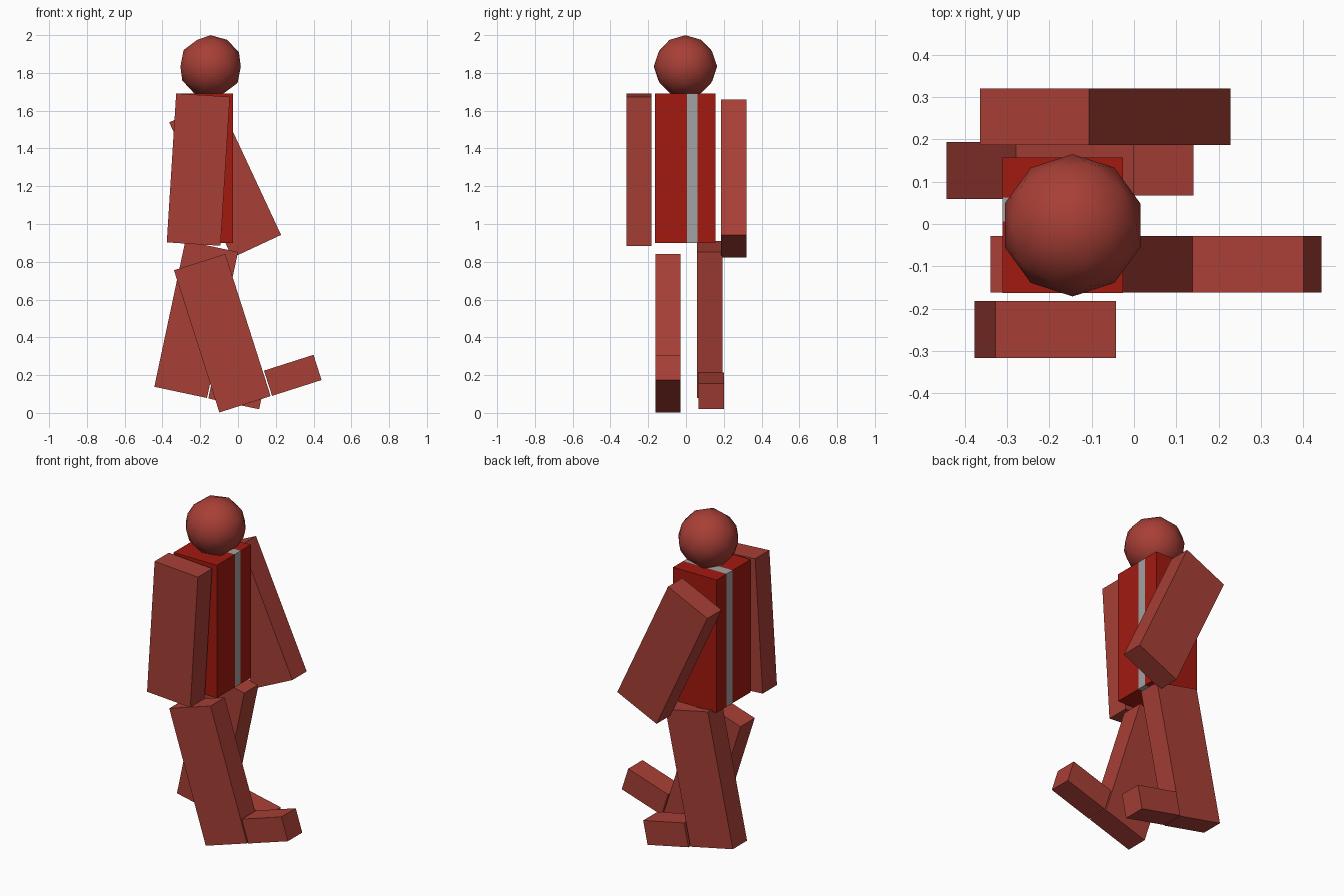
import bpy, bmesh
from math import radians, sin, cos

if "Cube" in bpy.data.objects:
    bpy.data.objects.remove(bpy.data.objects["Cube"])


def material(name, r, g, b):
    m = bpy.data.materials.new(name)
    m.diffuse_color = (r, g, b, 1)
    m.use_nodes = True
    m.node_tree.nodes["Principled BSDF"].inputs["Base Color"].default_value = m.diffuse_color
    return m


LIMB = material("dull_red", 0.39, 0.05, 0.037)
CLOTH = material("deep_red", 0.36, 0.01, 0.005)
STRIPE = material("grey", 0.36, 0.36, 0.36)

LENGTH, WIDTH, DEPTH = 0.79, 0.285, 0.134   # shared limb block size


def make_object(name, bm, mats):
    mesh = bpy.data.meshes.new(name)
    bm.to_mesh(mesh)
    bm.free()
    for m in mats:
        mesh.materials.append(m)
    obj = bpy.data.objects.new(name, mesh)
    bpy.context.collection.objects.link(obj)
    return obj


def block(name, size, loc, lean=0):
    # box leaning in the x-z plane; positive lean moves its top towards +x
    bm = bmesh.new()
    bmesh.ops.create_cube(bm, size=1)
    bmesh.ops.scale(bm, vec=size, verts=bm.verts)
    obj = make_object(name, bm, [LIMB])
    obj.location = loc
    obj.rotation_euler.y = radians(lean)
    return obj


# Torso: one box cut along the edges of the grey stripe
bm = bmesh.new()
bmesh.ops.create_cube(bm, size=1)
bmesh.ops.scale(bm, vec=(WIDTH, 0.32, LENGTH), verts=bm.verts)
bmesh.ops.translate(bm, vec=(-0.168, -0.003, 1.295), verts=bm.verts)
for y in (0.006, 0.062):
    bmesh.ops.bisect_plane(bm, geom=bm.verts[:] + bm.edges[:] + bm.faces[:],
                           plane_co=(0, y, 0), plane_no=(0, 1, 0))
for f in bm.faces:
    f.material_index = int(0.006 < f.calc_center_median().y < 0.062)
make_object("torso", bm, [CLOTH, STRIPE])

# Head: smooth low-poly ball
bm = bmesh.new()
bmesh.ops.create_icosphere(bm, subdivisions=2, radius=0.168)
for f in bm.faces:
    f.smooth = True
head = make_object("head", bm, [LIMB])
head.location = (-0.145, -0.003, 1.834)
head.scale.z = 0.985

# Arms
block("right_arm", (WIDTH, DEPTH, LENGTH), (-0.21, -0.249, 1.288), 3.6)
block("left_arm", (WIDTH, DEPTH, LENGTH), (-0.068, 0.253, 1.24), -25)

# Legs, each with a foot set square to the leg's lower end
for side, x, y, z, lean, foot_y in (("right", -0.083, -0.095, 0.422, -17.7, -0.095),
                                    ("left", -0.2215, 0.126, 0.495, 12, 0.134)):
    block(side + "_leg", (WIDTH, DEPTH, LENGTH), (x, y, z), lean)
    s, c = sin(radians(lean)), cos(radians(lean))
    u, v = 0.2875, -0.326
    block(side + "_foot", (0.275, DEPTH, 0.14),
          (x + u * c + v * s, foot_y, z - u * s + v * c), lean)
